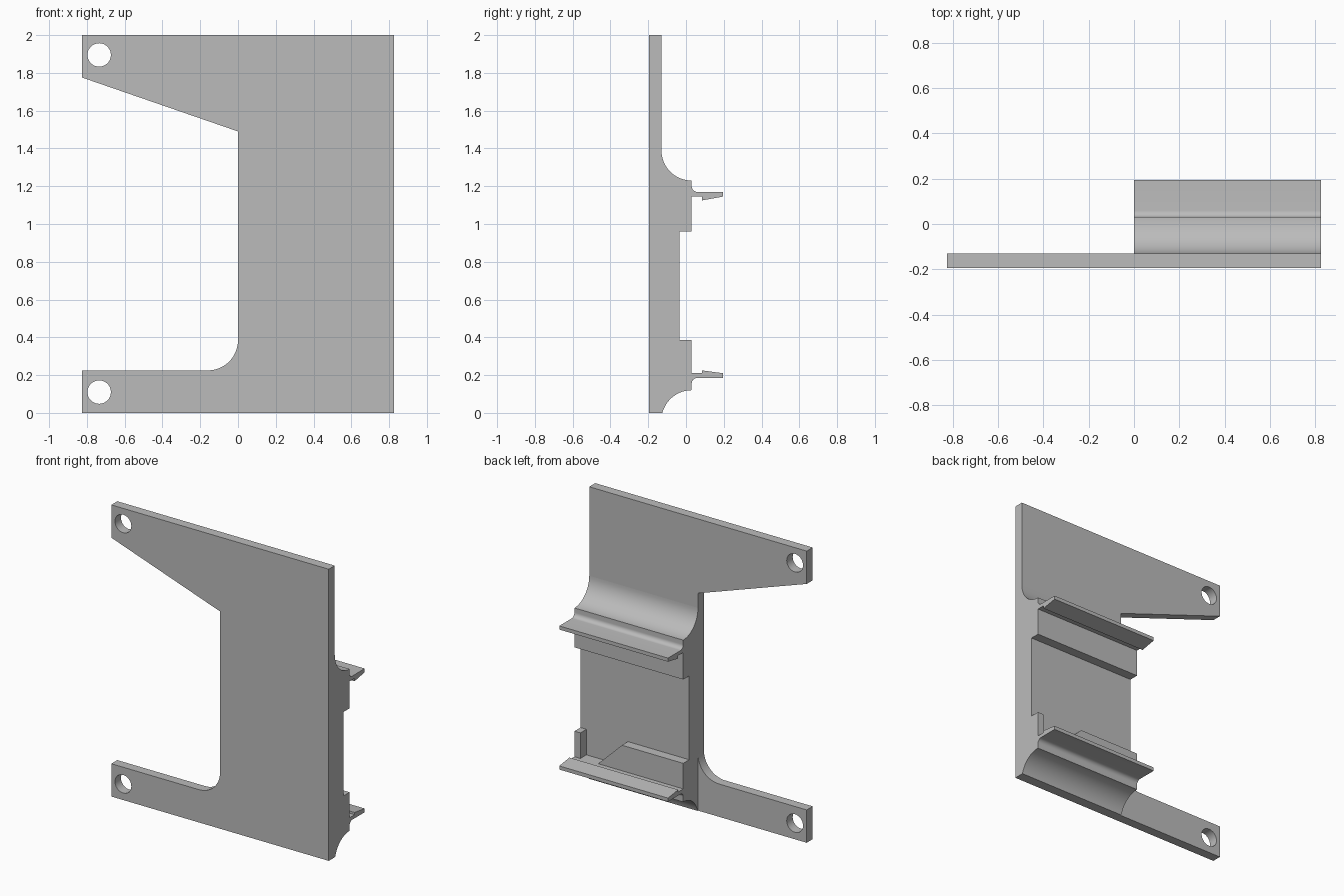
import bpy, bmesh
from math import sin, cos, radians, pi

cube = bpy.data.objects.get("Cube")
if cube:
    bpy.data.objects.remove(cube, do_unlink=True)

grey = bpy.data.materials.new("plain grey")
grey.use_nodes = True
grey.diffuse_color = (0.5, 0.5, 0.5, 1)
grey.node_tree.nodes["Principled BSDF"].inputs["Base Color"].default_value = (0.5, 0.5, 0.5, 1)


def arc(cx, cy, r, start, end, steps=16):
    """Points on a circular arc, angles in degrees."""
    angles = [radians(start + (end - start) * i / steps) for i in range(steps + 1)]
    return [(cx + r * cos(a), cy + r * sin(a)) for a in angles]


def extrude(name, outlines, depth, location, rotation):
    """Fill the outlines (inner ones become holes) and give them depth."""
    curve = bpy.data.curves.new(name, "CURVE")
    curve.dimensions = "2D"
    curve.fill_mode = "BOTH"
    curve.extrude = depth / 2
    for points in outlines:
        spline = curve.splines.new("POLY")
        spline.points.add(len(points) - 1)
        for p, (a, b) in zip(spline.points, points):
            p.co = (a, b, 0, 1)
        spline.use_cyclic_u = True
    obj = bpy.data.objects.new(name, curve)
    bpy.context.collection.objects.link(obj)
    obj.location, obj.rotation_euler = location, rotation
    bpy.ops.object.select_all(action="DESELECT")
    obj.select_set(True)
    bpy.context.view_layer.objects.active = obj
    bpy.ops.object.convert(target="MESH")
    obj = bpy.context.view_layer.objects.active
    # Weld the caps to the sides
    bm = bmesh.new()
    bm.from_mesh(obj.data)
    bmesh.ops.remove_doubles(bm, verts=bm.verts, dist=0.0002)
    bmesh.ops.recalc_face_normals(bm, faces=bm.faces)
    bm.to_mesh(obj.data)
    bm.free()
    obj.data.materials.clear()
    obj.data.materials.append(grey)
    bpy.ops.object.shade_smooth_by_angle(angle=radians(30))
    return obj


UPRIGHT = (pi / 2, 0, 0)        # outline in x, z
ACROSS = (pi / 2, 0, pi / 2)    # outline in y, z
W = 0.825

# Flat plate with two arms, each with a screw hole
plate = [(-W, 0), (W, 0), (W, 2), (-W, 2), (-W, 1.775), (0, 1.49)]
plate += arc(-0.16, 0.385, 0.16, 0, -90) + [(-W, 0.225)]
holes = [arc(-0.735, z, 0.062, 0, 350, 35) for z in (0.11, 1.895)]
extrude("mounting_plate", [plate] + holes, 0.065, (0, -0.1625, 0), UPRIGHT)

# Holder body with coves and two clip lips
body = arc(0.03, 1.39, 0.16, 180, 270)
body += arc(0.06, 1.20, 0.03, 180, 270, 8)
body += [(0.195, 1.17), (0.195, 1.145), (0.085, 1.125), (0.085, 1.145),
         (0.03, 1.145), (0.03, 0.96), (-0.035, 0.96), (-0.035, 0.21),
         (0.085, 0.21), (0.085, 0.225), (0.195, 0.21), (0.195, 0.185)]
body += arc(0.06, 0.155, 0.03, 90, 180, 8)
body += arc(0.03, -0.04, 0.16, 90, 165.5) + [(-0.13, 0)]
extrude("holder_body", [body], W, (W / 2, 0, 0), ACROSS)

# Lower retaining wall with a sloped end, and the small post beside it
wall = [(0, 0.21), (0.645, 0.21), (0.465, 0.385), (0, 0.385)]
post = [(0.78, 0.21), (W, 0.21), (W, 0.385), (0.78, 0.385)]
for name, outline in (("retaining_wall", wall), ("end_post", post)):
    extrude(name, [outline], 0.065, (0, -0.0025, 0), UPRIGHT)
